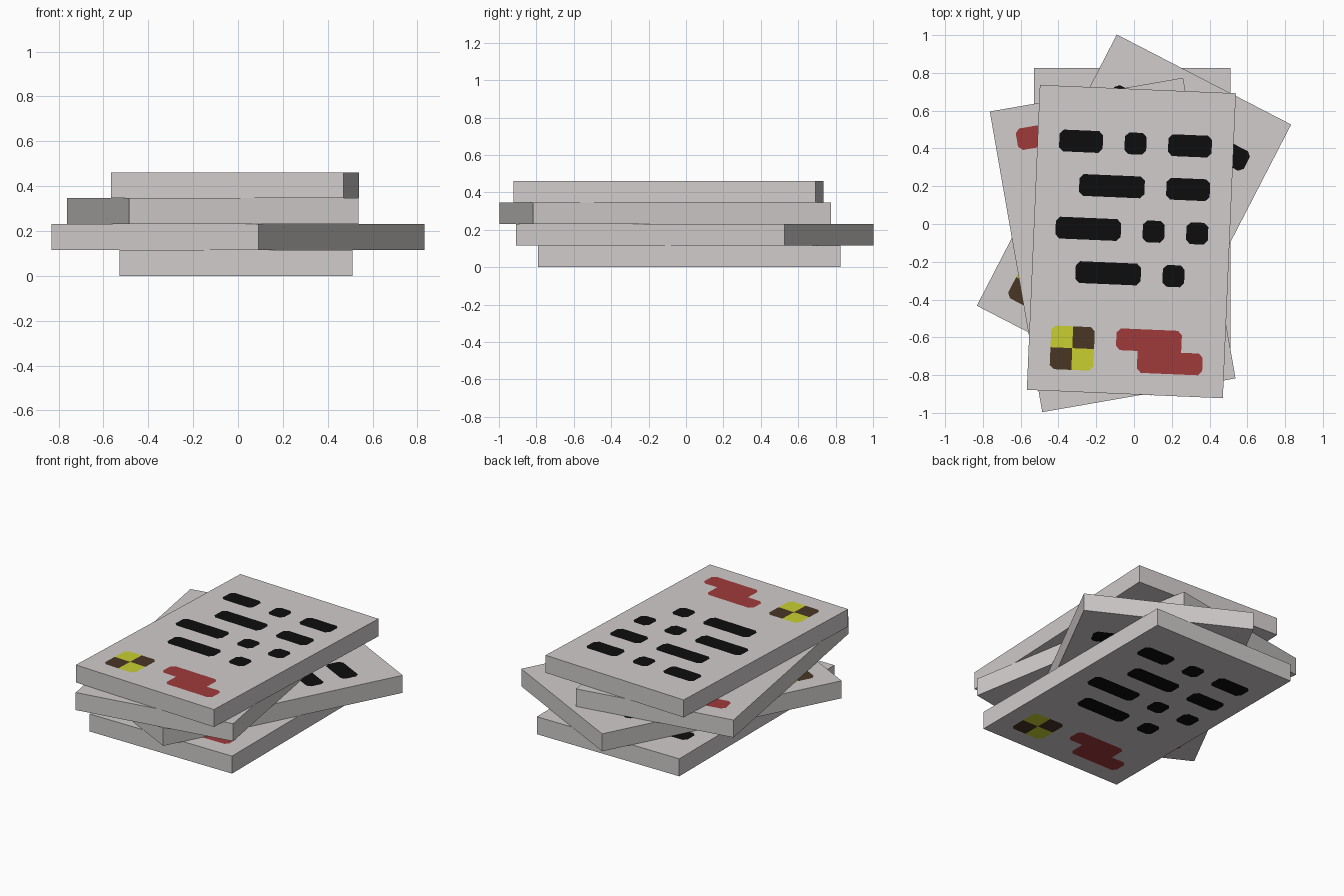
import bpy, bmesh, math
from mathutils import Matrix

if "Cube" in bpy.data.objects:
    bpy.data.objects.remove(bpy.data.objects["Cube"])

C = 0.1154          # one cell; every slab is 9 x 14 x 1 cells
NX, NY = 9, 14

# Flat colours (sRGB 0-255, converted to linear)
COLOURS = [("pale_grey", (208, 204, 203)), ("black_ink", (13, 13, 13)),
           ("red_ink", (160, 58, 58)), ("yellow_ink", (200, 208, 48)),
           ("brown_ink", (72, 54, 36))]

def linear(v):
    v /= 255
    return v / 12.92 if v <= 0.04045 else ((v + 0.055) / 1.055) ** 2.4

materials = []
for name, rgb in COLOURS:
    m = bpy.data.materials.new(name)
    m.diffuse_color = (*[linear(v) for v in rgb], 1)
    m.use_nodes = True
    m.node_tree.nodes["Principled BSDF"].inputs["Base Color"].default_value = m.diffuse_color
    materials.append(m)

# Marks: (row from top, first column, last column, colour index)
MARKS = [(2, 1, 2, 1), (2, 4, 4, 1), (2, 6, 7, 1),
         (4, 2, 4, 1), (4, 6, 7, 1),
         (6, 1, 3, 1), (6, 5, 5, 1), (6, 7, 7, 1),
         (8, 2, 4, 1), (8, 6, 6, 1),
         (11, 1, 1, 3), (11, 2, 2, 4), (12, 1, 1, 4), (12, 2, 2, 3),
         (11, 4, 6, 2), (12, 5, 7, 2)]
CELLS = {(r, c): k for r, a, b, k in MARKS for c in range(a, b + 1)}

def slab(name, x, y, level, degrees):
    bm = bmesh.new()
    # Sheet of cells, extruded into a slab
    v = [[bm.verts.new(((i - NX / 2) * C, (j - NY / 2) * C, 0))
          for j in range(NY + 1)] for i in range(NX + 1)]
    faces = [bm.faces.new((v[i][j], v[i + 1][j], v[i + 1][j + 1], v[i][j + 1]))
             for i in range(NX) for j in range(NY)]
    ext = bmesh.ops.extrude_face_region(bm, geom=faces, use_keep_orig=True)
    top = [g for g in ext["geom"] if isinstance(g, bmesh.types.BMVert)]
    bmesh.ops.translate(bm, verts=top, vec=(0, 0, C))
    bmesh.ops.recalc_face_normals(bm, faces=bm.faces[:])
    bm.normal_update()
    # Ink the cells on both broad faces (underside reads mirrored)
    for f in bm.faces:
        if abs(f.normal.z) > 0.5:
            p = f.calc_center_median()
            u = p.x if p.z > C / 2 else -p.x
            col, row = math.floor(u / C + NX / 2), math.floor(NY / 2 - p.y / C)
            f.material_index = CELLS.get((row, col), 0)
    # Clip the outer corners of the marks
    corners = [w for w in bm.verts
               if sum(f.material_index > 0 for f in w.link_faces) == 1]
    bmesh.ops.bevel(bm, geom=corners, offset=0.022, offset_type='OFFSET',
                    segments=1, profile=0.5, affect='VERTICES', material=0)
    bm.transform(Matrix.Translation((x, y, level * C))
                 @ Matrix.Rotation(math.radians(degrees), 4, 'Z'))
    mesh = bpy.data.meshes.new(name)
    bm.to_mesh(mesh)
    bm.free()
    for m in materials:
        mesh.materials.append(m)
    bpy.context.collection.objects.link(bpy.data.objects.new(name, mesh))

# Stack of four slabs, each turned differently
slab("bottom_sheet", -0.009, 0.017, 0, 0)
slab("second_sheet", 0.0, 0.047, 1, -27.3)
slab("third_sheet", -0.113, -0.111, 2, 189.9)
slab("top_sheet", -0.014, -0.093, 3, -2.45)
